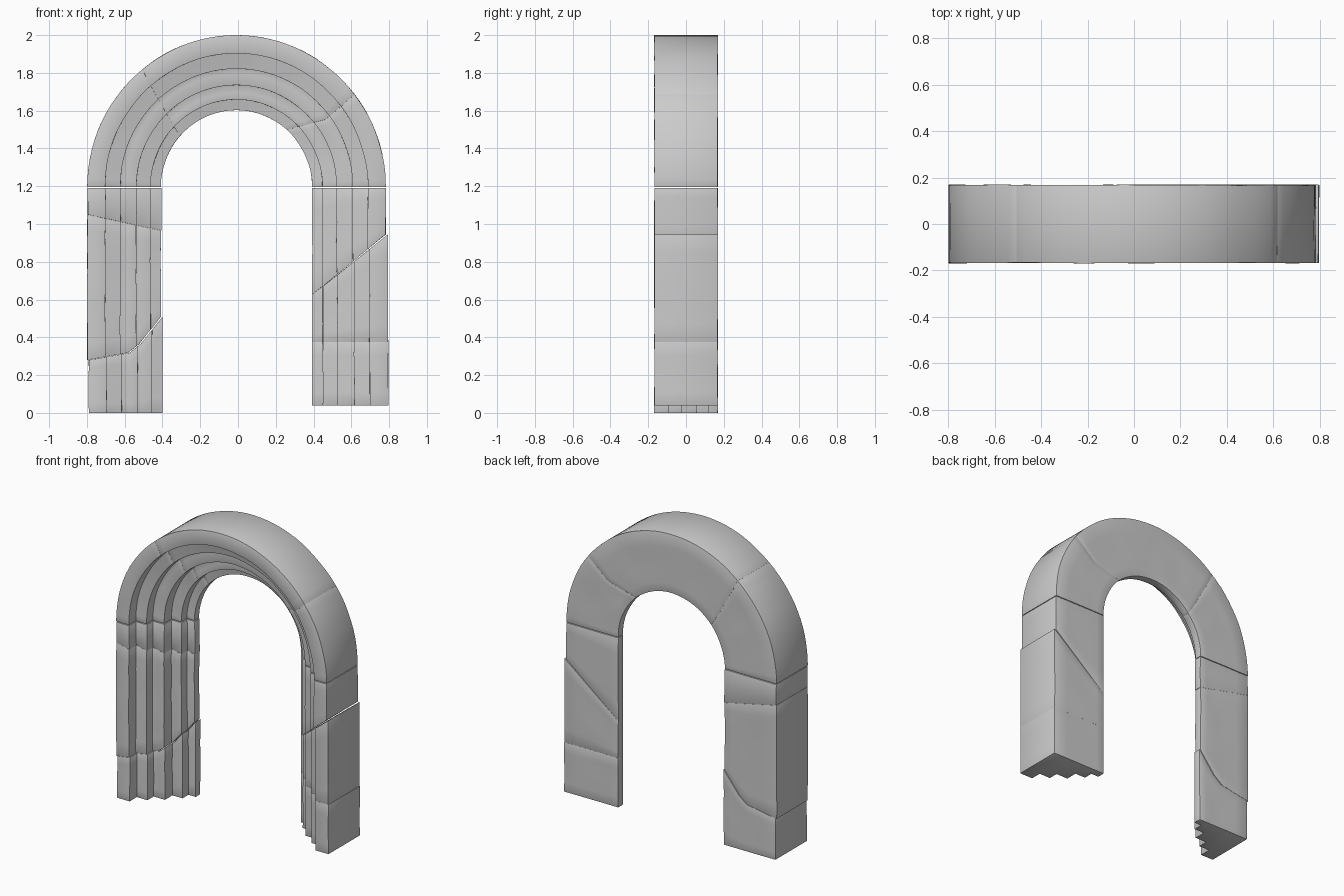
import bpy, bmesh, math
from mathutils import Vector, noise

if "Cube" in bpy.data.objects:
    bpy.data.objects.remove(bpy.data.objects["Cube"])

CX, SPRING, STRETCH, BACK = -0.008, 1.195, 1.019, 0.168
# Recessed mouldings: outer radius, inner radius, front face y
STEPS = [(0.79, 0.695, -0.168), (0.695, 0.615, -0.092), (0.615, 0.53, -0.026),
         (0.53, 0.455, 0.053), (0.455, 0.40, 0.116)]


def interp(table, r):
    """Piecewise linear value of a joint line at radius r."""
    if r <= table[0][0]:
        return table[0][1]
    for (r0, v0), (r1, v1) in zip(table, table[1:]):
        if r <= r1:
            return v0 + (v1 - v0) * (r - r0) / (r1 - r0)
    return table[-1][1]


def leg_place(side, shift=0.0, widen=0.0):
    def place(r, v):
        return CX + side * (r + widen * (r - 0.4) / 0.39) + shift, v
    return place


def arch_place(r, deg):
    a = math.radians(deg)
    return CX + r * math.cos(a), SPRING + STRETCH * r * math.sin(a)


def block(name, place, lo, hi, stations):
    """One stone: the stepped profile swept between two joint lines."""
    kinks = {p[0] for t in (lo, hi) for p in t[1:-1]}
    front, backs, cells = [], [], []
    for k, (r0, r1, y) in enumerate(STEPS):
        rs = [r0] + sorted([q for q in kinks if r1 < q < r0], reverse=True) + [r1]
        for i, r in enumerate(rs):
            front.append((r, y))
            if i == 0 and k:
                continue
            backs.append(r)
            if i:
                riser = i == len(rs) - 1 and k < len(STEPS) - 1
                cells.append((len(backs) - 2, len(front) - 2, len(front) - 1, riser))
    ring = front + [(r, BACK) for r in reversed(backs)]
    n, nb = len(ring), len(backs)

    bm = bmesh.new()
    rows = []
    for s in range(stations + 1):
        t = s / stations
        row = []
        for r, y in ring:
            v = interp(lo, r) + (interp(hi, r) - interp(lo, r)) * t
            x, z = place(r, v)
            # Slight weathering
            w = noise.noise_vector(Vector((x, y, z)) * 6) * 0.003
            row.append(bm.verts.new((x + w.x, y + w.y, z)))
        rows.append(row)
    for a, b in zip(rows, rows[1:]):
        for i in range(n):
            j = (i + 1) % n
            bm.faces.new((a[i], a[j], b[j], b[i]))
    for row in (rows[0], rows[-1]):
        for c, f0, f1, riser in cells:
            face = [row[n - 1 - c], row[f0], row[f1]]
            if riser:
                face.append(row[f1 + 1])
            face.append(row[n - 2 - c])
            # Thin out shared corners
            bm.faces.new(face)
    bmesh.ops.recalc_face_normals(bm, faces=bm.faces)
    edges = [e for e in bm.edges if e.is_manifold and e.calc_face_angle(0) > 0.6]
    bmesh.ops.bevel(bm, geom=edges, offset=0.006, segments=2, profile=0.5,
                    affect='EDGES', clamp_overlap=True)
    me = bpy.data.meshes.new(name)
    bm.to_mesh(me)
    bm.free()
    ob = bpy.data.objects.new(name, me)
    bpy.context.collection.objects.link(ob)
    bpy.ops.object.select_all(action='DESELECT')
    ob.select_set(True)
    bpy.context.view_layer.objects.active = ob
    bpy.ops.object.shade_smooth_by_angle(angle=math.radians(40))


def flat(v):
    return [(0.40, v), (0.79, v)]


# Joint lines as (radius, height) on the legs and (radius, angle) on the arch
left_high = [(0.40, 0.965), (0.79, 1.05)]
left_low = [(0.40, 0.51), (0.515, 0.365), (0.575, 0.318), (0.79, 0.28)]
right_slant = [(0.40, 0.625), (0.79, 0.945)]
crown_left = [(0.40, 138.2), (0.588, 132.5), (0.79, 129.3)]
crown_right = [(0.40, 48.0), (0.49, 41.2), (0.588, 36.7), (0.79, 37.6)]

# Left leg
block("left_leg_base", leg_place(-1, 0.008), flat(0.0), left_low, 6)
block("left_leg_shaft", leg_place(-1), left_low, left_high, 9)
block("left_leg_cap", leg_place(-1, 0.002), left_high, flat(1.19), 2)

# Right leg
block("right_leg_base", leg_place(1, 0, 0.014), flat(0.04), flat(0.375), 5)
block("right_leg_shaft", leg_place(1, 0, 0.012), flat(0.375), right_slant, 6)
block("right_leg_cap", leg_place(1), right_slant, flat(1.19), 5)

# Arch stones
block("arch_right", arch_place, flat(0.0), crown_right, 12)
block("arch_crown", arch_place, crown_right, crown_left, 28)
block("arch_left", arch_place, crown_left, flat(180.0), 14)
